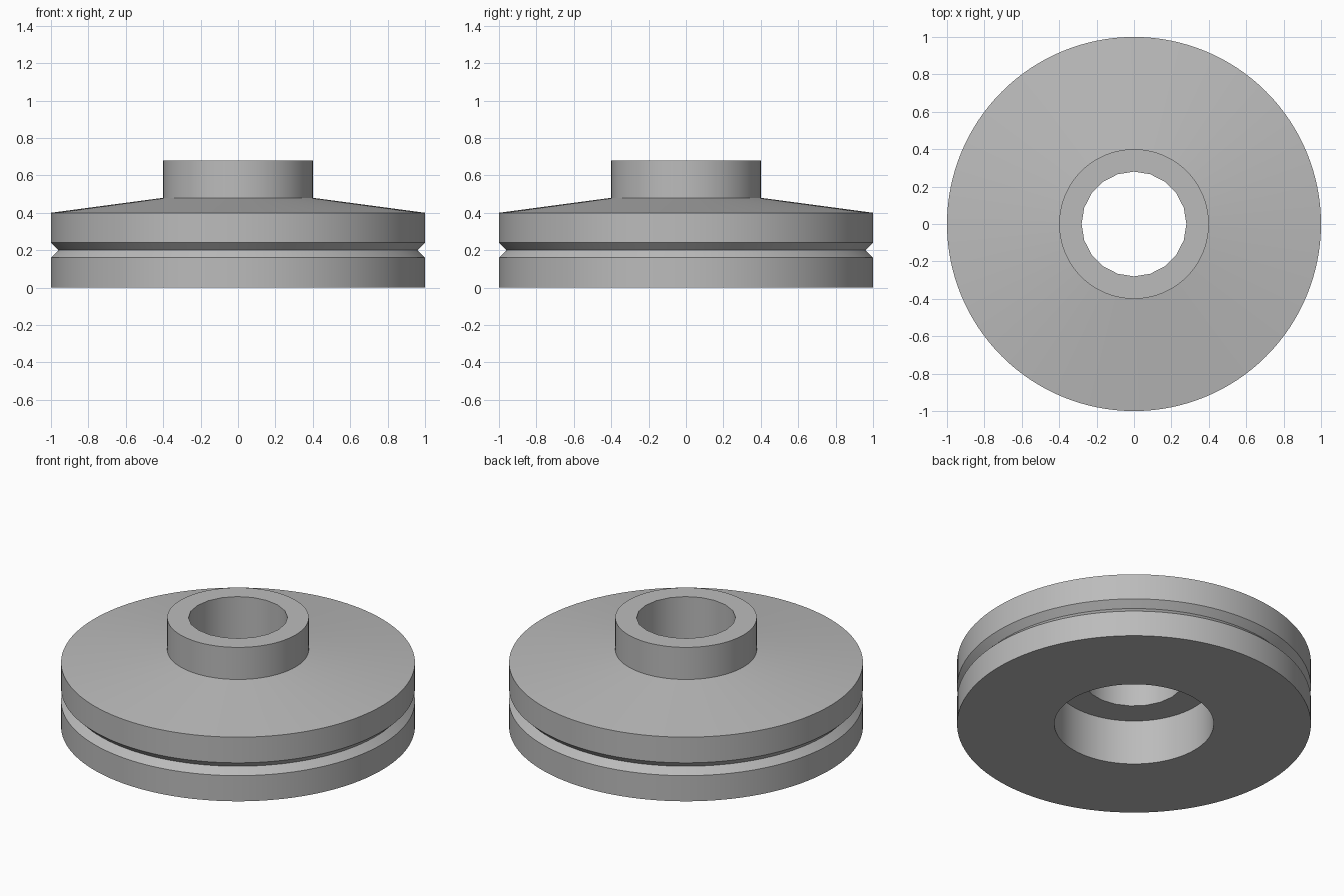
import bpy
import bmesh
from math import sin, cos, tau, radians

cube = bpy.data.objects.get("Cube")
if cube:
    bpy.data.objects.remove(cube, do_unlink=True)

# Plain grey metal
grey = bpy.data.materials.new("grey metal")
grey.use_nodes = True
colour = (0.5, 0.5, 0.5, 1)
grey.diffuse_color = colour
grey.node_tree.nodes["Principled BSDF"].inputs["Base Color"].default_value = colour

OUTER_SIDES = 128
BORE_SIDES = 20

bm = bmesh.new()


def ring(radius, z, sides):
    """Closed loop of edges around the axis."""
    verts = [bm.verts.new((radius * cos(tau * i / sides), radius * sin(tau * i / sides), z))
             for i in range(sides)]
    edges = [bm.edges.new((verts[i - 1], verts[i])) for i in range(sides)]
    return verts, edges


def lathe(profile, sides):
    """Turn a radius/height profile; return the end loops."""
    rings = [ring(r, z, sides) for r, z in profile]
    for (low, _), (high, _) in zip(rings, rings[1:]):
        for i in range(sides):
            bm.faces.new((low[i - 1], low[i], high[i], high[i - 1]))
    return rings[0][1], rings[-1][1]


# Outer body: counterbore, flat underside, grooved rim, sloped top and hub wall
ledge_outer, hub_top = lathe([
    (0.45, 0.28), (0.45, 0), (1, 0), (1, 0.16), (0.96, 0.2), (1, 0.24),
    (1, 0.4), (0.4, 0.48), (0.4, 0.68)], OUTER_SIDES)

# Through bore, with fewer sides than the body
bore_bottom, bore_top = lathe([(0.28, 0.28), (0.28, 0.68)], BORE_SIDES)

# Flat annular ledge inside and rim on top of the hub
for outer, inner in ((ledge_outer, bore_bottom), (hub_top, bore_top)):
    bmesh.ops.triangle_fill(bm, edges=outer + inner, use_beauty=True)

bmesh.ops.recalc_face_normals(bm, faces=bm.faces)
mesh = bpy.data.meshes.new("grooved_hub_wheel")
bm.to_mesh(mesh)
bm.free()
mesh.materials.append(grey)

wheel = bpy.data.objects.new("grooved_hub_wheel", mesh)
bpy.context.collection.objects.link(wheel)
bpy.ops.object.select_all(action="DESELECT")
wheel.select_set(True)
bpy.context.view_layer.objects.active = wheel
bpy.ops.object.shade_smooth_by_angle(angle=radians(30))
